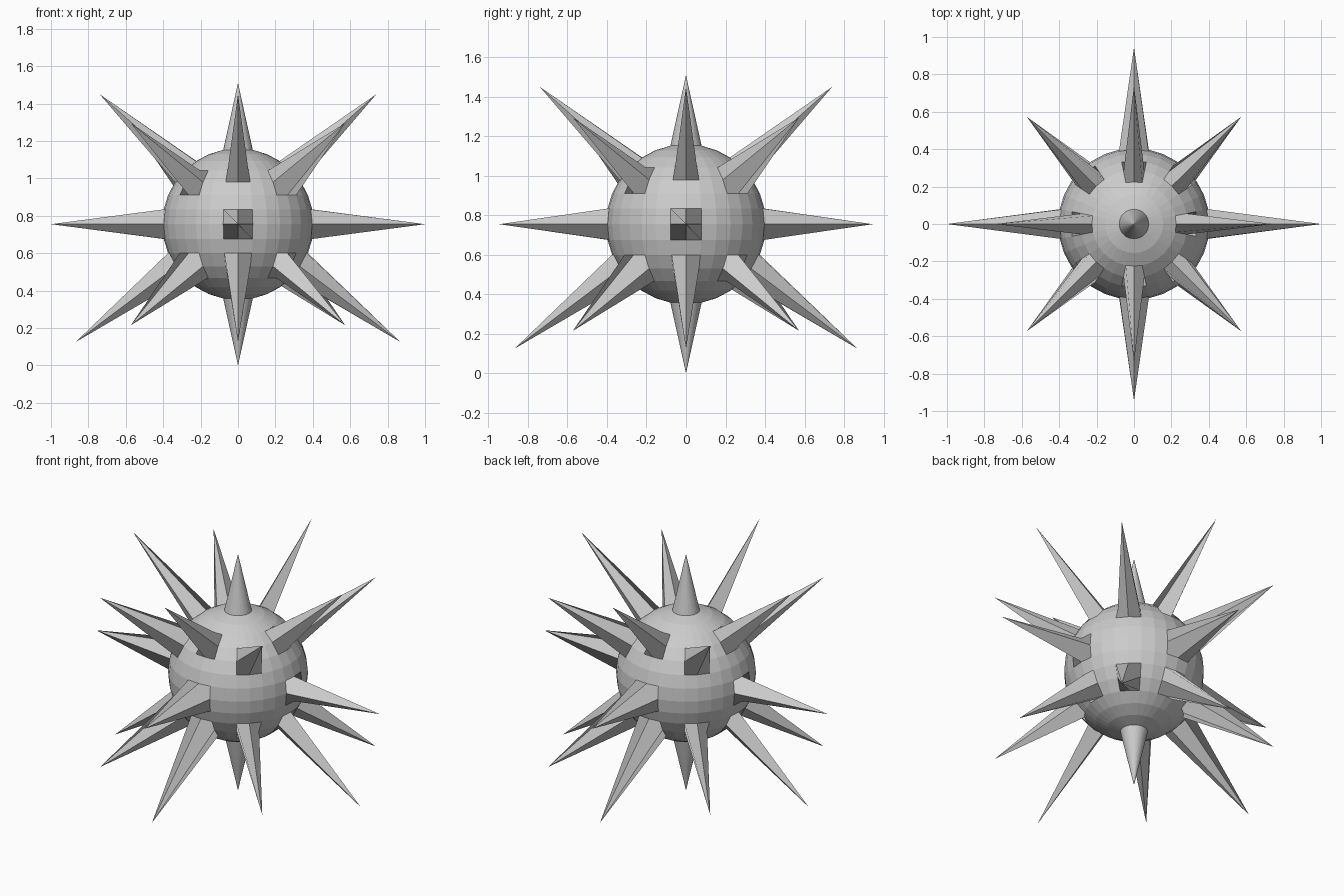
import bpy
import bmesh
from math import sin, cos, pi

cube = bpy.data.objects.get("Cube")
if cube:
    bpy.data.objects.remove(cube, do_unlink=True)

SEGMENTS, RINGS = 32, 16
RADIUS = 0.405
CENTRE_Z = 0.755


def spike_tip(ring, seg):
    """Reach outward and height of the spike at this grid point, if any."""
    on_axis, on_diagonal = seg % 8 == 0, seg % 8 == 4
    if ring == 8 and on_axis:                   # equator
        return (1.0 if seg % 16 == 0 else 0.945), 0.0
    if ring == 4 and on_axis:                   # upper ring
        return 0.74, 0.695
    if ring == 11 and on_axis:                  # lower ring
        return 0.868, -0.63
    if ring in (5, 11) and on_diagonal:         # diagonals
        return 0.81, (0.54 if ring == 5 else -0.54)
    return None


def grid_point(ring, seg):
    """Point on the ball, or pulled out to the tip of a spike."""
    polar, lon = pi * ring / RINGS, 2 * pi * seg / SEGMENTS
    tip = spike_tip(ring, seg)
    reach, height = tip or (RADIUS * sin(polar), RADIUS * cos(polar))
    return reach * cos(lon), reach * sin(lon), CENTRE_Z + height


# Ball with spikes drawn out of its grid
bm = bmesh.new()
rows = [[bm.verts.new(grid_point(r, s)) for s in range(SEGMENTS)]
        for r in range(1, RINGS)]
for upper, lower in zip(rows, rows[1:]):
    for s in range(SEGMENTS):
        n = (s + 1) % SEGMENTS
        bm.faces.new((upper[s], lower[s], lower[n], upper[n]))

# Round spikes at the top and bottom poles
top = bm.verts.new((0, 0, 2 * CENTRE_Z))
bottom = bm.verts.new((0, 0, 0))
for s in range(SEGMENTS):
    n = (s + 1) % SEGMENTS
    bm.faces.new((top, rows[0][s], rows[0][n]))
    bm.faces.new((bottom, rows[-1][n], rows[-1][s]))

mesh = bpy.data.meshes.new("spiked_ball")
bm.to_mesh(mesh)
bm.free()
ball = bpy.data.objects.new("spiked_ball", mesh)
bpy.context.collection.objects.link(ball)

# Plain grey metal
colour = (0.6, 0.6, 0.6, 1)
grey = bpy.data.materials.new("grey")
grey.use_nodes = True
grey.diffuse_color = colour
grey.node_tree.nodes["Principled BSDF"].inputs["Base Color"].default_value = colour
mesh.materials.append(grey)
